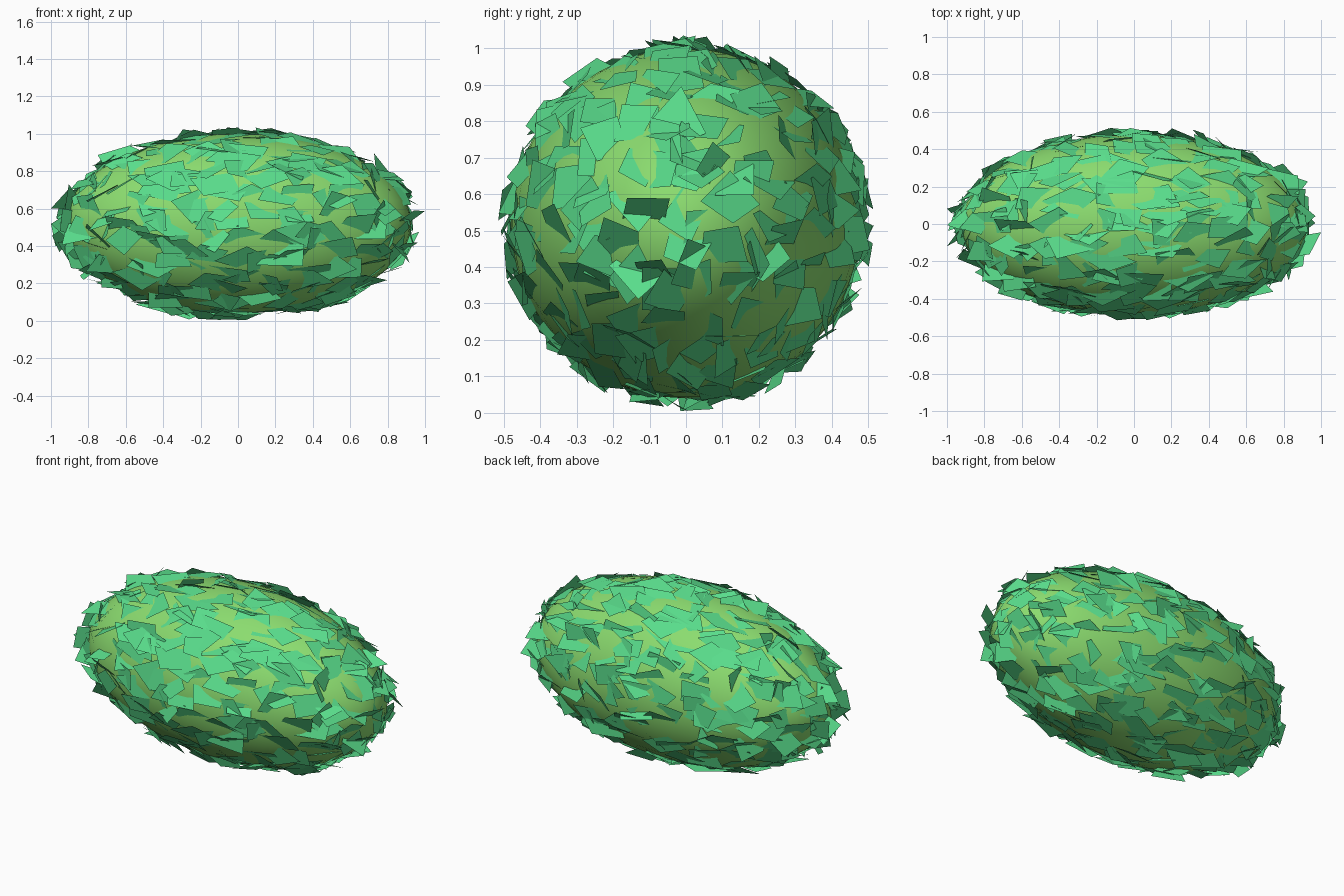
import bpy, bmesh, math, random
from mathutils import Vector, Matrix

if "Cube" in bpy.data.objects:
    bpy.data.objects.remove(bpy.data.objects["Cube"])

random.seed(7)
R = 0.48                  # radius before stretching along x
STRETCH = 1.93
CENTRE = Vector((0, 0, 0.52))
LEAVES = 440


def material(name, color):
    m = bpy.data.materials.new(name)
    m.diffuse_color = (*color, 1)
    m.use_nodes = True
    m.node_tree.nodes["Principled BSDF"].inputs["Base Color"].default_value = m.diffuse_color
    return m


def place(p):
    return Vector((p.x * STRETCH, p.y, p.z)) + CENTRE


# Smooth stretched core of the bush
bpy.ops.mesh.primitive_uv_sphere_add(segments=48, ring_count=24, radius=R)
core = bpy.context.object
core.name = "bush_core"
for v in core.data.vertices:
    v.co = place(v.co)
bpy.ops.object.shade_smooth()
core.data.materials.append(material("core_green", (0.26, 0.72, 0.16)))

# Irregular four-sided leaves lying near the surface with a random tilt
bm = bmesh.new()
golden = math.pi * (3 - math.sqrt(5))
for i in range(LEAVES):
    z = 1 - 2 * (i + 0.5) / LEAVES
    a = i * golden
    r = math.sqrt(1 - z * z)
    n = Vector((z, r * math.cos(a), r * math.sin(a)))
    n = (n + Vector([random.gauss(0, 0.06) for _ in range(3)])).normalized()
    frame = n.to_track_quat('Z', 'Y').to_matrix()
    tilt = (Matrix.Rotation(random.uniform(0, math.tau), 3, 'Z')
            @ Matrix.Rotation(random.gauss(0, 0.3), 3, 'X')
            @ Matrix.Rotation(random.gauss(0, 0.3), 3, 'Y'))
    half = random.uniform(0.048, 0.062)
    centre = n * (R + random.uniform(-0.006, 0.008))
    corners = []
    for sx, sy in ((-1, -1), (1, -1), (1, 1), (-1, 1)):
        c = Vector((sx * half * random.uniform(0.6, 1.3),
                    sy * half * random.uniform(0.6, 1.3), 0))
        p = centre + frame @ tilt @ c
        # keep the tips inside the outer outline
        p *= min(1, 0.535 / p.length)
        side = math.hypot(p.y, p.z)
        k = min(1, 0.515 / side)
        x = max(-1 / STRETCH, min(1 / STRETCH, p.x))
        corners.append(bm.verts.new(place(Vector((x, p.y * k, p.z * k)))))
    bm.faces.new(corners)

mesh = bpy.data.meshes.new("leaves")
bm.to_mesh(mesh)
bm.free()
leaves = bpy.data.objects.new("leaves", mesh)
bpy.context.collection.objects.link(leaves)
mesh.materials.append(material("leaf_green", (0.10, 0.72, 0.26)))
